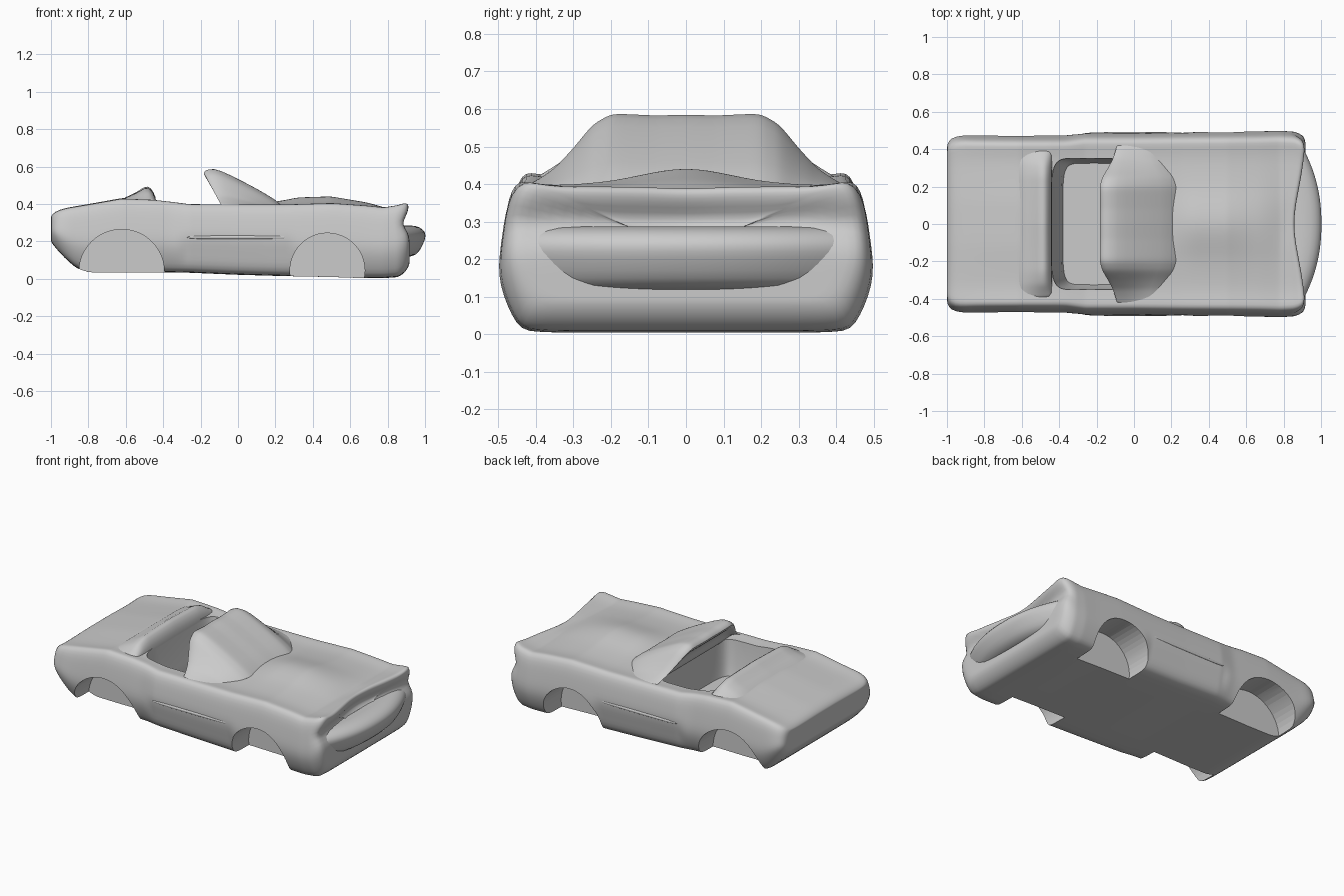
import bpy, bmesh, math

if "Cube" in bpy.data.objects:
    bpy.data.objects.remove(bpy.data.objects["Cube"])


def interp(table, t):
    """Piecewise linear lookup; returns a tuple of values."""
    if t <= table[0][0]:
        return table[0][1:]
    for a, b in zip(table, table[1:]):
        if t <= b[0]:
            k = (t - a[0]) / (b[0] - a[0])
            return tuple(p + (q - p) * k for p, q in zip(a[1:], b[1:]))
    return table[-1][1:]


def loft(name, rings, subsurf=1, angle=50):
    bm = bmesh.new()
    vs = [[bm.verts.new(p) for p in r] for r in rings]
    n = len(rings[0])
    for a, b in zip(vs, vs[1:]):
        for j in range(n):
            bm.faces.new((a[j], a[(j + 1) % n], b[(j + 1) % n], b[j]))
    bm.faces.new(vs[0])
    bm.faces.new(vs[-1])
    bmesh.ops.recalc_face_normals(bm, faces=bm.faces[:])
    me = bpy.data.meshes.new(name)
    bm.to_mesh(me)
    bm.free()
    ob = bpy.data.objects.new(name, me)
    bpy.context.collection.objects.link(ob)
    select(ob)
    if subsurf:
        m = ob.modifiers.new("smooth", 'SUBSURF')
        m.levels = m.render_levels = subsurf
        bpy.ops.object.modifier_apply(modifier=m.name)
    bpy.ops.object.shade_smooth_by_angle(angle=math.radians(angle))
    return ob


def select(ob):
    bpy.ops.object.select_all(action='DESELECT')
    ob.select_set(True)
    bpy.context.view_layer.objects.active = ob


def cut(ob, cutter):
    cutter.hide_render = True
    select(ob)
    m = ob.modifiers.new("cut", 'BOOLEAN')
    m.operation, m.solver, m.object = 'DIFFERENCE', 'EXACT', cutter
    bpy.ops.object.modifier_apply(modifier=m.name)
    bpy.data.objects.remove(cutter, do_unlink=True)


def bell(t, w):
    return math.exp(-(t / w) ** 2)


# Body: stations along x with bottom, top and half width
stations = [
    (-1.0, .20, .335, .43), (-.98, .17, .36, .46), (-.93, .115, .378, .475),
    (-.87, .06, .388, .475), (-.80, .035, .40, .475), (-.62, .033, .432, .475),
    (-.45, .035, .425, .475), (-.36, .035, .415, .475), (-.26, .033, .402, .49),
    (0, .022, .40, .49), (.25, .015, .40, .493), (.5, .01, .408, .495),
    (.68, .004, .395, .497), (.78, .004, .385, .50), (.86, .01, .398, .495),
    (.90, .04, .412, .48), (.918, .08, .40, .455)]
section = [(0, 0), (.45, 0), (.8, 0), (.88, .02), (.93, .12), (.975, .26), (1, .40),
           (.995, .54), (.98, .68), (.965, .82), (.94, .94), (.90, 1.0), (.84, .99),
           (.72, .97), (.55, .98), (.38, .99), (.25, 1), (.12, 1), (0, 1)]
full = section + [(-y, z) for y, z in section[-2:0:-1]]


def body_point(x, y, z, top):
    if top:  # crowned bonnet
        k = max(0, min(1, (x - .12) / .2)) * max(0, min(1, (.84 - x) / .35))
        z += .035 * k * bell(y, .14)
        if x > .7:  # nose dips between the wings
            z -= .02 * bell(y, .25) * (x - .7) / .2
    if x > .78:  # recessed nose with a lamp groove
        k = (x - .78) / .138
        x -= k * (.06 * bell(y, .26) * (z > .25) + .04 * bell(z - .30, .035))
    if abs(y) > .46 and -.3 < x < .3 and z < .22:  # recessed sill
        y -= math.copysign(.012, y)
    return (x, y, z)


def body_ring(x, s=1.0):
    zb, zt, w = interp(stations, x)
    c = (zb + zt) / 2
    return [body_point(x, fy * w * s, c + (zb + (zt - zb) * fz - c) * s, fz > .96)
            for fy, fz in full]


xs = sorted({s[0] for s in stations} | {round(-.84 + i * .04, 3) for i in range(43)})
caps = (.9, .75, .55, .35, .15)
rings = [body_ring(-1.0, s) for s in reversed(caps)]
rings += [body_ring(x) for x in xs] + [body_ring(.918, s) for s in caps]
body = loft("car_body", rings, 1)

# Wheel arches
for x, z, r in ((-.622, .037, .228), (.478, .045, .20)):
    for side in (-1, 1):
        bpy.ops.mesh.primitive_cylinder_add(vertices=48, radius=r, depth=.4,
                                            location=(x, side * .49, z),
                                            rotation=(math.pi / 2, 0, 0))
        cut(body, bpy.context.object)

# Cockpit opening with a sloping rear wall
hole = []
for z, x0, x1, hy in ((.17, -.38, -.05, .325), (.24, -.39, -.04, .34), (.40, -.44, -.03, .352),
                      (.6, -.45, -.03, .36)):
    ring = []
    for i in range(48):
        a = 2 * math.pi * i / 48
        c, s = math.cos(a), math.sin(a)
        ring.append(((x0 + x1) / 2 + (x1 - x0) / 2 * math.copysign(abs(c) ** .3, c),
                     hy * math.copysign(abs(s) ** .3, s), z))
    hole.append(ring)
cut(body, loft("cockpit_cutter", hole, 0))
select(body)
bpy.ops.object.shade_smooth_by_angle(angle=math.radians(40))

# Windscreen: swept-back hump with an overhanging lip
height = [(0, .99), (.08, .98), (.17, 1.0), (.2, 1.0), (.25, .86), (.3, .56), (.35, .30),
          (.39, .17), (.43, .06)]
profile = [(-.05, .36), (-.075, .42), (-.095, .47), (-.14, .52), (-.185, .552), (-.185, .58),
           (-.13, .595), (-.05, .56), (.08, .494), (.2, .425), (.27, .37)]
screen = []
for i in range(-21, 22):
    y = i * .0205
    f = interp(height, abs(y))[0]
    screen.append([(x * (1 - .55 * (1 - f)), y, z if z < .38 else .38 + (z - .38) * f)
                   for x, z in profile])
loft("windscreen", screen, 1)

# Ridge behind the cockpit
ridge_profile = [(-.66, .40), (-.60, .44), (-.54, .462), (-.495, .50), (-.465, .49),
                 (-.44, .44), (-.425, .38)]
ridge_height = [(0, 1), (.26, .9), (.32, .7), (.37, .3), (.40, .1)]
ridge = []
for i in range(-16, 17):
    y = i * .025
    f = interp(ridge_height, abs(y))[0]
    ridge.append([(x, y, z if z < .41 else .41 + (z - .41) * f) for x, z in ridge_profile])
loft("rear_deck_ridge", ridge, 1)

# Bowed front bumper
bumper = []
for i in range(-16, 17):
    y = i * .0275
    xf = 1.003 - .085 * (abs(y) / .38) ** 2.2
    bumper.append([(.78, y, .12), (xf - .07, y, .108), (xf - .03, y, .15), (xf - .012, y, .19),
                   (xf, y, .22), (xf, y, .25), (xf - .03, y, .278), (xf - .08, y, .29),
                   (.78, y, .28)])
loft("front_bumper", bumper, 1)

# Lower side trim strips
for side, label in ((-1, "right"), (1, "left")):
    strip = [[(x, side * (.478 + dy * t), .222 + dz * t) for dy, dz in
              ((0, -.012), (.014, -.008), (.014, .008), (0, .012))]
             for x, t in ((-.28, .3), (-.24, 1), (.0, 1), (.26, 1), (.30, .3))]
    loft(label + "_side_trim", strip, 1)
